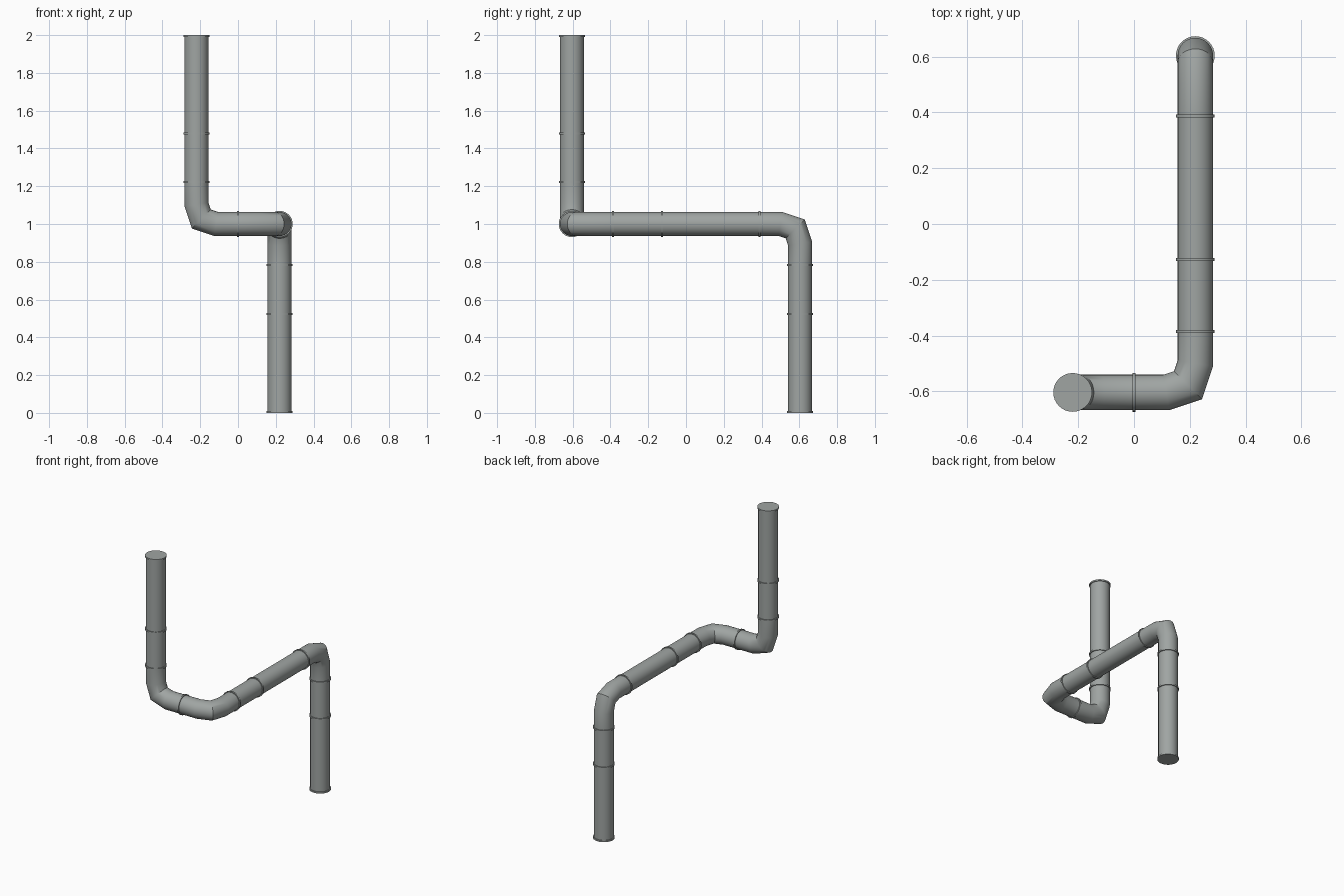
import bpy, bmesh, math
from mathutils import Vector

if "Cube" in bpy.data.objects:
    bpy.data.objects.remove(bpy.data.objects["Cube"])

SIDES = 32
R_PIPE = 0.0635     # pipe radius
R_RING = 0.0695     # collar radius
RING_T = 0.0105     # collar thickness
LEG = 0.217         # elbow reach from its corner to the collar

steel = bpy.data.materials.new("galvanised_grey")
steel.diffuse_color = (0.35, 0.375, 0.365, 1)
steel.use_nodes = True
steel.node_tree.nodes["Principled BSDF"].inputs["Base Color"].default_value = steel.diffuse_color


def loft(name, stations, cap_start=False, cap_end=False):
    """Skin rings; each station is (centre, u radius vector, v radius vector)."""
    bm = bmesh.new()
    rings = []
    for c, u, v in stations:
        rings.append([bm.verts.new(c + u * math.cos(a) + v * math.sin(a))
                      for a in (2 * math.pi * i / SIDES for i in range(SIDES))])
    for r0, r1 in zip(rings, rings[1:]):
        for i in range(SIDES):
            j = (i + 1) % SIDES
            bm.faces.new((r0[i], r0[j], r1[j], r1[i]))
    if cap_start:
        bm.faces.new(rings[0][::-1])
    if cap_end:
        bm.faces.new(rings[-1])
    me = bpy.data.meshes.new(name)
    bm.to_mesh(me)
    bm.free()
    me.materials.append(steel)
    ob = bpy.data.objects.new(name, me)
    bpy.context.collection.objects.link(ob)
    bpy.context.view_layer.objects.active = ob
    bpy.ops.object.select_all(action='DESELECT')
    ob.select_set(True)
    bpy.ops.object.shade_smooth_by_angle(angle=math.radians(30))
    return ob


def frame(d):
    u = d.orthogonal().normalized()
    return u, d.cross(u)


def straight(name, a, b):
    u, v = frame((b - a).normalized())
    loft(name, [(p, u * R_PIPE, v * R_PIPE) for p in (a, b)])


def collar(name, c, d):
    u, v = frame(d)
    h = d * RING_T / 2
    prof = [(-h, R_PIPE - 0.001), (-h, R_RING), (h, R_RING), (h, R_PIPE - 0.001)]
    loft(name, [(c + o, u * r, v * r) for o, r in prof])


def end_flange(name, c, d):
    # solid disc, running from c inwards along d
    u, v = frame(d)
    loft(name, [(p, u * R_RING, v * R_RING) for p in (c, c + d * RING_T)], True, True)


def elbow(name, corner, d_in, d_out):
    # two mitred segments turning from d_in to d_out
    pts = [corner - d_in * LEG, corner - d_in * 0.104,
           corner + (d_out - d_in) * 0.026,
           corner + d_out * 0.104, corner + d_out * LEG]
    side = d_in.cross(d_out).normalized()
    dirs = [(b - a).normalized() for a, b in zip(pts, pts[1:])]
    stations = []
    for i, p in enumerate(pts):
        t0, t1 = dirs[max(i - 1, 0)], dirs[min(i, 3)]
        t = (t0 + t1).normalized()
        stations.append((p, t.cross(side) * -R_PIPE / t.dot(t0) * -1, -side * R_PIPE * -1))
    # u x v must follow the path so the faces point outwards
    c, u, v = stations[0]
    if u.cross(v).dot(d_in) < 0:
        stations = [(c, u, -v) for c, u, v in stations]
    loft(name, stations)


X, Y, Z = Vector((1, 0, 0)), Vector((0, 1, 0)), Vector((0, 0, 1))
A = Vector((-0.22, -0.604, 1))   # upper pipe foot
B = Vector((0.22, -0.604, 1))    # front corner
C = Vector((0.22, 0.604, 1))     # lower pipe head

# elbows
elbow("upper_elbow", A, -Z, X)
elbow("middle_elbow", B, X, Y)
elbow("lower_elbow", C, Y, -Z)

# straight lengths
top, bottom = A + Z, C - Z
long_up, long_down = A + Z * 0.48, C - Z * 0.476
mid_y = B + Y * 0.476
straight("upper_long_pipe", top, long_up)
straight("upper_short_pipe", long_up, A + Z * LEG)
straight("short_link_pipe", A + X * LEG, B - X * LEG)
straight("middle_short_pipe", B + Y * LEG, mid_y)
straight("middle_long_pipe", mid_y, C - Y * LEG)
straight("lower_short_pipe", C - Z * LEG, long_down)
straight("lower_long_pipe", long_down, bottom)

# joint collars
for i, (p, d) in enumerate([(long_up, Z), (A + Z * 0.222, Z), ((A + B) / 2, X),
                            (B + Y * 0.218, Y), (mid_y, Y), (C - Y * 0.216, Y),
                            (C - Z * 0.216, Z), (long_down, Z)]):
    collar(f"joint_collar_{i + 1}", p, d)

# closed ends
end_flange("top_end_flange", top - Z * RING_T, Z)
end_flange("bottom_end_flange", bottom, Z)
